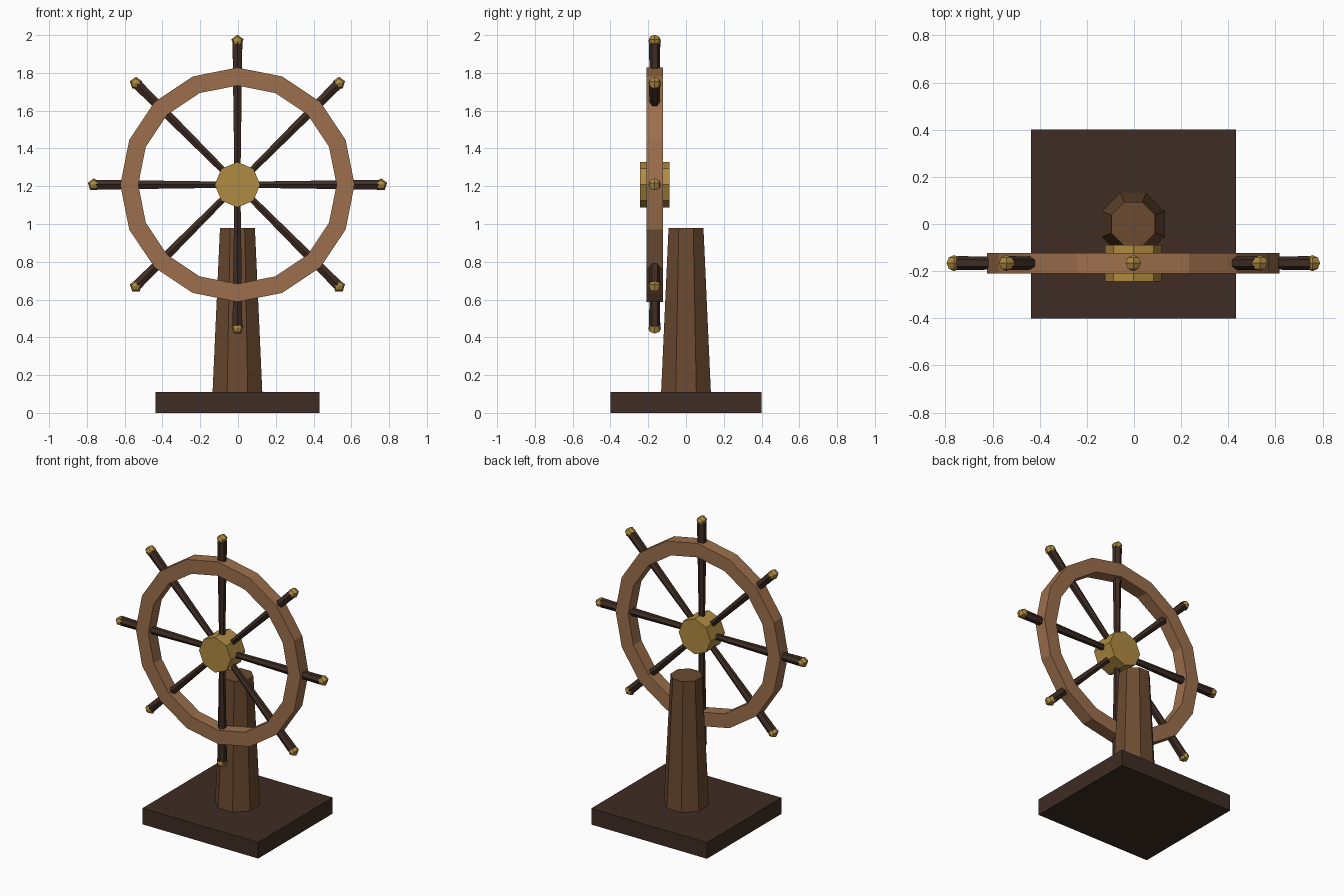
import bpy, math
from mathutils import Matrix, Vector

if "Cube" in bpy.data.objects:
    bpy.data.objects.remove(bpy.data.objects["Cube"])

CX, WY, WZ = -0.003, -0.166, 1.208   # model centre line, wheel plane and axle height


def material(name, rgb):
    m = bpy.data.materials.new(name)
    lin = [((c / 255 + 0.055) / 1.055) ** 2.4 for c in rgb]
    m.diffuse_color = (*lin, 1)
    m.use_nodes = True
    m.node_tree.nodes["Principled BSDF"].inputs["Base Color"].default_value = m.diffuse_color
    return m


dark = material("dark_wood", (62, 45, 35))
mid = material("brown_wood", (107, 74, 48))
light = material("light_wood", (156, 111, 76))
brass = material("brass", (176, 139, 66))


def finish(name, mat):
    ob = bpy.context.object
    ob.name = name
    ob.data.materials.append(mat)
    return ob


def frustum(name, mat, sides, r1, r2, length, place, turn=0):
    """Tapered prism centred on the origin along z, then placed by a matrix."""
    bpy.ops.mesh.primitive_cone_add(vertices=sides, radius1=r1, radius2=r2, depth=length)
    ob = finish(name, mat)
    ob.data.transform(place @ Matrix.Rotation(turn, 4, 'Z'))
    return ob


# Base slab
bpy.ops.mesh.primitive_cube_add(size=1)
base = finish("base", dark)
base.data.transform(Matrix.Translation((CX, 0, 0.055)) @ Matrix.Diagonal((0.87, 0.8, 0.11, 1)))

# Tapered eight-sided pedestal
frustum("pedestal", mid, 8, 0.143, 0.1, 0.88,
        Matrix.Translation((CX, 0, 0.54)), math.pi / 8)

# Wheel hub
wheel = Matrix.Translation((CX, WY, WZ))
to_front = Matrix.Rotation(math.pi / 2, 4, 'X')
frustum("hub", brass, 8, 0.12, 0.12, 0.155, wheel @ to_front)

# Rim: square section swept round sixteen sides
N = 16
section = [(0.62, -0.043), (0.62, 0.043), (0.525, 0.043), (0.525, -0.043)]
verts, faces = [], []
for i in range(N):
    a = math.tau * i / N
    verts += [wheel @ Vector((r * math.cos(a), y, r * math.sin(a))) for r, y in section]
    for k in range(4):
        j, n = (i + 1) % N, (k + 1) % 4
        faces.append((4 * i + k, 4 * i + n, 4 * j + n, 4 * j + k))
mesh = bpy.data.meshes.new("rim")
mesh.from_pydata(verts, [], faces)
mesh.materials.append(light)
bpy.context.collection.objects.link(bpy.data.objects.new("rim", mesh))

# Spokes widening into handles, each with a brass knob
for i in range(8):
    spin = Matrix.Rotation(math.tau * i / 8, 4, 'Y')
    frustum(f"spoke_{i + 1}", dark, 6, 0.018, 0.03, 0.75,
            wheel @ spin @ Matrix.Translation((0, 0, 0.375)), math.pi / 6 * 0)
    bpy.ops.mesh.primitive_uv_sphere_add(segments=5, ring_count=4, radius=0.034)
    knob = finish(f"knob_{i + 1}", brass)
    tip = spin @ Vector((0, 0, 0.76))
    knob.data.transform(wheel @ Matrix.Translation(tip) @ to_front)
